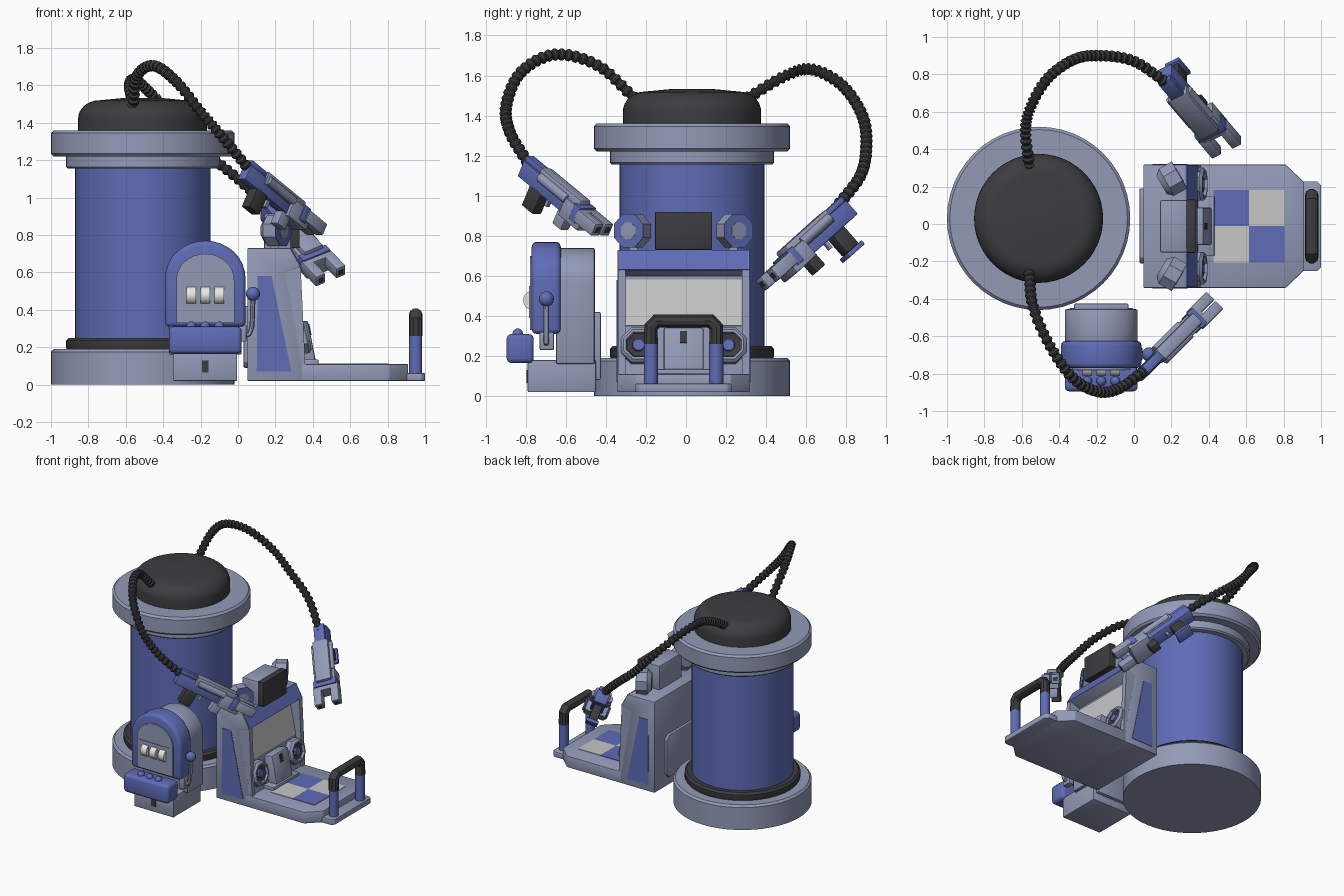
import bpy, bmesh, math
from mathutils import Vector, Matrix

if "Cube" in bpy.data.objects:
    bpy.data.objects.remove(bpy.data.objects["Cube"])


def mat(name, c):
    m = bpy.data.materials.new(name)
    m.diffuse_color = (*c, 1)
    m.use_nodes = True
    m.node_tree.nodes["Principled BSDF"].inputs["Base Color"].default_value = m.diffuse_color
    return m


GREY = mat("blue grey", (0.29, 0.325, 0.47))
BLUE = mat("blue", (0.112, 0.15, 0.47))
DARK = mat("charcoal", (0.046, 0.046, 0.05))
PALE = mat("pale grey", (0.57, 0.57, 0.58))
WHITE = mat("off white", (0.8, 0.8, 0.77))


def finish(name, bm, m, bevel=0, seg=2, mtx=None):
    if bevel:
        es = [e for e in bm.edges if len(e.link_faces) == 2 and e.calc_face_angle(0) > 0.7]
        bmesh.ops.bevel(bm, geom=es, offset=bevel, segments=seg, affect='EDGES', profile=0.5)
    if mtx:
        bm.transform(mtx)
    bmesh.ops.recalc_face_normals(bm, faces=bm.faces)
    me = bpy.data.meshes.new(name)
    bm.to_mesh(me)
    bm.free()
    me.materials.append(m)
    ob = bpy.data.objects.new(name, me)
    bpy.context.collection.objects.link(ob)
    bpy.ops.object.select_all(action='DESELECT')
    ob.select_set(True)
    bpy.context.view_layer.objects.active = ob
    bpy.ops.object.shade_smooth_by_angle(angle=math.radians(35))
    return ob


def box(name, lo, hi, m, bevel=0, mtx=None, seg=2):
    """Box given by its two corners."""
    bm = bmesh.new()
    bmesh.ops.create_cube(bm, size=1)
    lo, hi = Vector(lo), Vector(hi)
    for v in bm.verts:
        v.co = Vector([(lo[i] + hi[i]) / 2 + v.co[i] * (hi[i] - lo[i]) for i in range(3)])
    return finish(name, bm, m, bevel, seg, mtx)


def prism(name, pts, axis, a, b, m, bevel=0, mtx=None, seg=2):
    """Outline extruded along an axis from a to b."""
    put = {'x': lambda p: (a, p[0], p[1]), 'y': lambda p: (p[0], a, p[1]), 'z': lambda p: (p[0], p[1], a)}[axis]
    bm = bmesh.new()
    f = bm.faces.new([bm.verts.new(put(p)) for p in pts])
    r = bmesh.ops.extrude_face_region(bm, geom=[f])
    d = Vector([(b - a) * (axis == k) for k in 'xyz'])
    bmesh.ops.translate(bm, vec=d, verts=[g for g in r['geom'] if isinstance(g, bmesh.types.BMVert)])
    return finish(name, bm, m, bevel, seg, mtx)


def lathe(name, prof, m, mtx, n=48):
    """Profile of (radius, height) turned about local z, closed at both ends."""
    bm = bmesh.new()
    rings = [[bm.verts.new((r * math.cos(2 * math.pi * i / n), r * math.sin(2 * math.pi * i / n), z))
              for i in range(n)] for r, z in prof]
    for a, b in zip(rings, rings[1:]):
        for i in range(n):
            bm.faces.new((a[i], a[(i + 1) % n], b[(i + 1) % n], b[i]))
    bm.faces.new(rings[0])
    bm.faces.new(rings[-1])
    return finish(name, bm, m, 0, 2, mtx)


def ball(name, c, r, m, n=16):
    bm = bmesh.new()
    bmesh.ops.create_uvsphere(bm, u_segments=n, v_segments=n // 2, radius=r)
    return finish(name, bm, m, mtx=Matrix.Translation(c))


def spline(pts, n=24):
    P = [Vector(p) for p in pts]
    P = [2 * P[0] - P[1]] + P + [2 * P[-1] - P[-2]]
    out = []
    for p0, p1, p2, p3 in zip(P, P[1:], P[2:], P[3:]):
        for i in range(n):
            t = i / n
            out.append(0.5 * (2 * p1 + (p2 - p0) * t + (2 * p0 - 5 * p1 + 4 * p2 - p3) * t * t
                              + (3 * p1 - p0 - 3 * p2 + p3) * t ** 3))
    return out + [P[-2]]


def tube(name, pts, r, m, radii=(1,), res=3):
    cu = bpy.data.curves.new(name, 'CURVE')
    cu.dimensions, cu.bevel_depth, cu.bevel_resolution, cu.use_fill_caps = '3D', r, res, True
    s = cu.splines.new('POLY')
    s.points.add(len(pts) - 1)
    for i, p in enumerate(pts):
        s.points[i].co = (*p, 1)
        s.points[i].radius = radii[i % len(radii)]
    cu.materials.append(m)
    ob = bpy.data.objects.new(name, cu)
    bpy.context.collection.objects.link(ob)
    bpy.ops.object.select_all(action='DESELECT')
    ob.select_set(True)
    bpy.context.view_layer.objects.active = ob
    bpy.ops.object.convert(target='MESH')
    bpy.ops.object.shade_smooth_by_angle(angle=math.radians(35))


# Large tank
T = Matrix.Translation((-0.51, 0.03, 0))
lathe("tank_base", [(0.49, 0), (0.49, 0.175), (0.475, 0.19), (0.36, 0.19)], GREY, T)
lathe("tank_gasket", [(0.4, 0.18), (0.41, 0.2), (0.41, 0.235), (0.395, 0.25), (0.3, 0.25)], DARK, T)
lathe("tank_body", [(0.362, 0.2), (0.362, 1.2)], BLUE, T)
lathe("tank_collar", [(0.35, 1.155), (0.4, 1.155), (0.41, 1.165), (0.41, 1.23)], GREY, T)
lathe("tank_rim", [(0.39, 1.22), (0.475, 1.22), (0.49, 1.235), (0.49, 1.345), (0.475, 1.36), (0.3, 1.36)], GREY, T)
dome = [(0.235 + 0.11 * math.cos(a), 1.42 + 0.1 * math.sin(a)) for a in [i * math.pi / 16 for i in range(9)]]
lathe("tank_cap", [(0.345, 1.35)] + dome + [(0.1, 1.533)], DARK, T)

# Ribbed hoses
HOSES = {"front_hose": [(-0.56, -0.26, 1.49), (-0.54, -0.44, 1.65), (-0.45, -0.65, 1.705), (-0.33, -0.82, 1.62),
                        (-0.2, -0.895, 1.46), (-0.08, -0.88, 1.32), (0.06, -0.78, 1.15)],
         "back_hose": [(-0.56, 0.31, 1.49), (-0.58, 0.5, 1.6), (-0.55, 0.63, 1.63), (-0.46, 0.78, 1.55),
                       (-0.32, 0.88, 1.4), (-0.18, 0.9, 1.25), (0.0, 0.87, 1.1), (0.18, 0.75, 0.94)]}
for name, pts in HOSES.items():
    tube(name, spline(pts), 0.031, DARK, (1, 1, 0.72, 0.72))


# Hand blasters, built along local x with local z up
def gun(n, rear, tip, up, w):
    rear, d = Vector(rear), (Vector(tip) - Vector(rear)).normalized()
    e = Vector(up).cross(d).normalized()
    u = d.cross(e)
    M = Matrix.Translation(rear) @ Matrix((d, e, u)).transposed().to_4x4()
    h = w / 2
    box(n + "_frame", (0, -h * 0.6, -0.06), (0.45, h * 0.6, 0.03), BLUE, 0.006, M)
    box(n + "_rail", (0.0, -h * 0.5, 0.03), (0.14, h * 0.5, 0.06), BLUE, 0.006, M)
    box(n + "_body", (0.13, -h * 0.75, -0.01), (0.46, h * 0.75, 0.065), GREY, 0.012, M)
    box(n + "_front_block", (0.36, -h, -0.075), (0.52, h, 0.03), GREY, 0.008, M)
    box(n + "_band", (0.44, -h - 0.006, -0.05), (0.49, h + 0.006, 0.04), BLUE, 0.004, M)
    box(n + "_grip", (0.1, -0.032, -0.17), (0.19, 0.032, -0.05), DARK, 0.006, M)
    box(n + "_trigger", (0.22, -0.01, -0.1), (0.24, 0.01, -0.05), GREY, 0, M)
    box(n + "_foregrip", (0.33, -0.03, -0.14), (0.4, 0.03, -0.06), DARK if n[0] == 'b' else GREY, 0.006, M)
    if n[0] == 'b':
        box(n + "_grip_cap", (0.085, -0.045, -0.195), (0.205, 0.045, -0.17), BLUE, 0.004, M)
    for s in (-1, 1):
        c = s * (h - 0.016)
        box(n + "_barrel", (0.48, c - 0.03, -0.04), (0.63, c + 0.03, 0.03), GREY, 0.008, M)
        box(n + "_muzzle", (0.629, c - 0.015, -0.02), (0.633, c + 0.015, 0.01), DARK, 0, M)
        R = M @ Matrix.Translation((0.15, s * h * 0.7, 0.02)) @ Matrix.Rotation(math.pi / 2, 4, 'Y')
        lathe(n + "_side_tube", [(0.025, 0), (0.025, 0.22)], GREY, R, 12)


gun("front_gun", (0.04, -0.8, 1.15), (0.44, -0.4, 0.82), (0.37, 0.37, 0.85), 0.1)
gun("back_gun", (0.16, 0.8, 0.94), (0.5, 0.4, 0.58), (0.03, -0.67, 0.74), 0.16)

# Console cabinet and standing platform
YC = -0.012
side = [(0.05, 0.02), (0.05, 0.73), (0.28, 0.73), (0.335, 0.63), (0.25, 0.6), (0.35, 0.1), (0.35, 0.02)]
prism("console_cabinet", side, 'y', YC - 0.33, YC + 0.33, GREY, 0.006)
A = math.atan2(0.1, 0.5)
F = Matrix.Translation((0.3, YC, 0.35)) @ Matrix.Rotation(-A, 4, 'Y')   # slanted front face
for s in (-1, 1):
    y = YC + s * 0.331
    prism("console_side_panel", [(0.1, 0.07), (0.105, 0.58), (0.18, 0.58), (0.285, 0.07)], 'y', y - 0.003, y + 0.003, BLUE)
    prism("console_cheek", [(0.2, 0.6), (0.335, 0.63), (0.36, 0.1), (0.25, 0.1)], 'y',
          y - s * 0.04, y - s * 0.003, GREY)
prism("console_brow", [(0.284, 0.73), (0.339, 0.633), (0.334, 0.628), (0.276, 0.73)], 'y', YC - 0.325, YC + 0.325, BLUE)
box("screen", (-0.002, -0.288, 0.0), (0.006, 0.288, 0.235), PALE, 0, F)
box("coin_box", (-0.02, -0.1, -0.29), (0.07, 0.1, -0.02), GREY, 0.012, F)
box("coin_box_slot", (0.069, -0.018, -0.1), (0.075, 0.018, -0.04), DARK, 0, F)
box("coin_tray", (0.34, YC - 0.16, 0.1), (0.43, YC + 0.16, 0.135), GREY, 0.006)
prism("console_back_plate", [(-0.21, 0.12), (-0.18, 0.09), (0.16, 0.09), (0.19, 0.12), (0.19, 0.39), (0.16, 0.42),
                             (-0.18, 0.42), (-0.21, 0.39)], 'x', 0.03, 0.06, GREY, 0.005)
QX = Matrix.Rotation(math.pi / 2, 4, 'Y') @ Matrix.Rotation(math.pi / 8, 4, 'Z')
for s in (-1, 1):
    # speakers
    S = F @ Matrix.Translation((0, s * 0.225, -0.105)) @ QX
    lathe("speaker_ring", [(0.095, -0.02), (0.095, 0.045), (0.08, 0.06), (0.068, 0.06), (0.06, 0.03)], GREY, S, 8)
    lathe("speaker_cone", [(0.062, 0.02), (0.062, 0.045), (0.03, 0.035)], DARK, S, 8)
    lathe("speaker_hub", [(0.034, 0.03), (0.03, 0.052)], BLUE, S, 8)
    # spotlights turned outward
    L = Matrix.Translation((0.2, YC + s * 0.25, 0.825)) @ Matrix.Rotation(s * math.pi / 6, 4, 'Z') @ QX
    lathe("lamp_shell", [(0.06, -0.06), (0.09, -0.03), (0.09, 0.045)], GREY, L, 8)
    lathe("lamp_rim", [(0.09, 0.045), (0.09, 0.05), (0.045, 0.05)], BLUE, L, 8)
    lathe("lamp_lens", [(0.045, 0.04), (0.045, 0.053)], GREY, L, 8)
    box("lamp_foot", (0.17, YC + s * 0.25 - 0.02, 0.72), (0.22, YC + s * 0.25 + 0.02, 0.76), GREY)
box("top_monitor", (0.14, YC - 0.14, 0.72), (0.285, YC + 0.14, 0.915), GREY, 0.01)
box("top_monitor_screen", (0.28, YC - 0.142, 0.73), (0.33, YC + 0.142, 0.92), DARK, 0.004)
plat = [(0.3, 0.33), (0.81, 0.33), (0.91, 0.235), (0.91, -0.235), (0.81, -0.33), (0.3, -0.33)]
prism("platform", [(x, y + YC) for x, y in plat], 'z', 0.02, 0.11, GREY, 0.006)
for i in (0, 1):
    for j in (0, 1):
        x, y = 0.425 + 0.19 * i, YC - 0.193 + 0.193 * j
        box("floor_tile", (x, y, 0.105), (x + 0.19, y + 0.193, 0.114), BLUE if i != j else PALE)
pad = [(0.88, 0.24), (0.98, 0.24), (1.0, 0.22), (1.0, -0.22), (0.98, -0.24), (0.88, -0.24)]
prism("handle_pad", [(x, y + YC) for x, y in pad], 'z', 0.02, 0.062, GREY, 0.004)
bar = [(0.95, YC - 0.163, 0.26), (0.95, YC - 0.163, 0.345), (0.95, YC - 0.135, 0.374), (0.95, YC + 0.135, 0.374),
       (0.95, YC + 0.163, 0.345), (0.95, YC + 0.163, 0.26)]
tube("handle_bar", bar, 0.037, DARK)
for s in (-1, 1):
    lathe("handle_post", [(0.035, 0.05), (0.035, 0.27)], BLUE, Matrix.Translation((0.95, YC + s * 0.163, 0)), 16)


# Slot machine
def arch(cx, w, z0, z1, z2, n=16):
    return [(cx - w, z0), (cx + w, z0)] + [(cx + w * math.cos(math.pi * i / n), z1 + (z2 - z1) * math.sin(math.pi * i / n))
                                           for i in range(n + 1)]


CX = -0.175
box("slot_base", (CX - 0.17, -0.79, 0.02), (CX + 0.17, -0.45, 0.18), GREY, 0.005)
prism("slot_body", arch(CX, 0.195, 0.16, 0.57, 0.74), 'y', -0.65, -0.455, GREY, 0.01)
box("slot_back_plate", (CX - 0.145, -0.46, 0.08), (CX + 0.145, -0.425, 0.42), GREY, 0.008)
prism("slot_hood", arch(CX, 0.215, 0.31, 0.57, 0.77), 'y', -0.77, -0.625, BLUE, 0.025, seg=3)
prism("slot_face", arch(CX, 0.155, 0.33, 0.56, 0.7), 'y', -0.779, -0.76, GREY)
box("reel_window", (CX - 0.13, -0.784, 0.39), (CX + 0.13, -0.775, 0.55), GREY)
for i in (-1, 0, 1):
    R = Matrix.Translation((CX + i * 0.075 - 0.025, -0.765, 0.478)) @ Matrix.Rotation(math.pi / 2, 4, 'Y')
    lathe("reel", [(0.048, 0), (0.048, 0.05)], WHITE, R, 20)
    ball("slot_button", (CX + i * 0.075, -0.84, 0.312), 0.026, BLUE)
box("slot_tray", (CX - 0.195, -0.895, 0.165), (CX + 0.195, -0.76, 0.31), BLUE, 0.025, seg=3)
box("slot_coin_plate", (CX - 0.018, -0.797, 0.065), (CX + 0.018, -0.789, 0.13), DARK)
box("lever_mount", (0.0, -0.73, 0.23), (0.045, -0.66, 0.32), GREY, 0.005)
tube("lever_arm", [(0.03, -0.697, 0.26), (0.06, -0.697, 0.27), (0.075, -0.697, 0.31), (0.08, -0.697, 0.46)], 0.014, GREY)
ball("lever_knob", (0.08, -0.697, 0.485), 0.038, BLUE)
